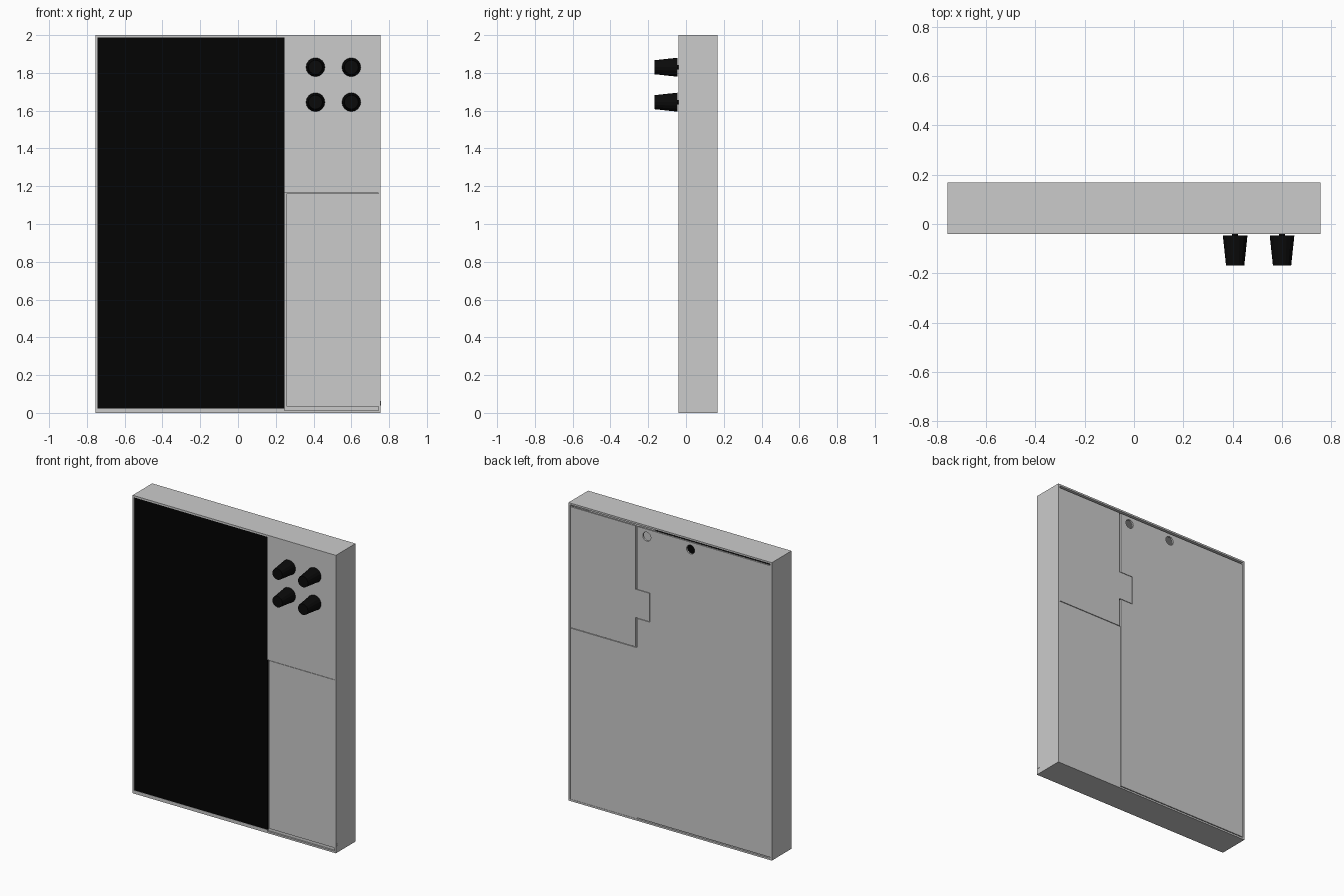
import bpy, bmesh, math
from mathutils import Matrix

cube = bpy.data.objects.get("Cube")
if cube:
    bpy.data.objects.remove(cube, do_unlink=True)


def material(name, value):
    m = bpy.data.materials.new(name)
    m.use_nodes = True
    col = (value, value, value, 1)
    m.diffuse_color = col
    m.node_tree.nodes["Principled BSDF"].inputs["Base Color"].default_value = col
    return m


GREY = material("light grey", 0.6)
BLACK = material("black", 0.001)
KNOB = material("knob black", 0.003)


def finish(name, bm, mat):
    bmesh.ops.recalc_face_normals(bm, faces=bm.faces)
    me = bpy.data.meshes.new(name)
    bm.to_mesh(me)
    bm.free()
    me.materials.append(mat)
    ob = bpy.data.objects.new(name, me)
    bpy.context.collection.objects.link(ob)
    return ob


def plate(name, outline, y0, y1, mat=GREY):
    """Extrude an x-z outline from y0 to y1."""
    bm = bmesh.new()
    face = bm.faces.new([bm.verts.new((x, y0, z)) for x, z in outline])
    ext = bmesh.ops.extrude_face_region(bm, geom=[face])
    verts = [v for v in ext["geom"] if isinstance(v, bmesh.types.BMVert)]
    bmesh.ops.translate(bm, verts=verts, vec=(0, y1 - y0, 0))
    return finish(name, bm, mat)


def rect(x0, x1, z0, z1):
    return [(x0, z0), (x1, z0), (x1, z1), (x0, z1)]


def rod(name, x, z, y0, y1, r0, r1, mat, axis="Y", sides=24):
    """Tapered rod from y0 to y1 with radius r0 to r1."""
    bm = bmesh.new()
    turn = Matrix.Rotation(-math.pi / 2, 4, "X")
    bmesh.ops.create_cone(bm, cap_ends=True, segments=sides, radius1=r0, radius2=r1,
                          depth=abs(y1 - y0),
                          matrix=Matrix.Translation((x, (y0 + y1) / 2, z)) @ turn)
    return finish(name, bm, mat)


def cut(ob, cutter):
    mod = ob.modifiers.new("cut", "BOOLEAN")
    mod.object, mod.solver = cutter, "EXACT"
    bpy.context.view_layer.objects.active = ob
    bpy.ops.object.modifier_apply(modifier=mod.name)
    bpy.data.objects.remove(cutter, do_unlink=True)


W, T = 0.755, 0.012            # half width, wall thickness
FRONT, BACK = -0.04, 0.168
IN = W - T

# Outer walls of the hollow case
plate("left_wall", rect(IN, W, 0, 2), FRONT, BACK)
plate("right_wall", rect(-W, -IN, 0, 2), FRONT, BACK)
plate("top_wall", rect(-IN, IN, 2 - T, 2), FRONT, BACK)
plate("bottom_wall", rect(-IN, IN, 0, T), FRONT, BACK)

# Front: screen, control panel and lower door
plate("screen", rect(-IN, 0.246, 0.022, 1.988), FRONT + 0.002, FRONT + 0.012, BLACK)
plate("screen_sill", rect(-IN, 0.246, T, 0.022), FRONT, FRONT + 0.012)
plate("control_panel", rect(0.246, IN, 1.163, 1.988), FRONT, FRONT + 0.012)
plate("front_door", rect(0.257, IN, 0.034, 1.161), FRONT, FRONT + 0.012)
plate("front_lining", rect(0.246, IN, T, 1.163), FRONT + 0.012, FRONT + 0.016)

# Hinge pin at the bottom of the left wall
bm = bmesh.new()
bmesh.ops.create_cone(bm, cap_ends=True, segments=12, radius1=0.012, radius2=0.012, depth=0.006,
                      matrix=Matrix.Translation((W - 0.002, -0.02, 0.05))
                      @ Matrix.Rotation(math.pi / 2, 4, "Y"))
finish("hinge_pin", bm, GREY)

# Back: main panel with a notch and two sockets
b0, b1 = BACK - 0.014, BACK - 0.002
main = plate("main_back_panel", rect(-IN, 0.246, 0.018, 1.975), b0, b1)
cut(main, plate("notch_cutter", rect(0.152, 0.3, 1.357, 1.553), b0 - 0.1, b1 + 0.1))
for x in (0.175, -0.15):
    cut(main, rod("socket_cutter", x, 1.925, b0 - 0.02, b1 + 0.02, 0.03, 0.03, GREY))

# Back: upper door with its latch tab, and lower panel
plate("upper_back_door", [(0.258, 1.164), (IN, 1.164), (IN, 1.975), (0.258, 1.975),
                          (0.258, 1.55), (0.155, 1.55), (0.155, 1.36), (0.258, 1.36)], b0, b1)
plate("lower_back_panel", rect(0.249, IN, 0.012, 1.16), b0, b1)

# Four tapered knobs on short stems
for x in (0.41, 0.6):
    for z in (1.645, 1.83):
        rod("knob_stem", x, z, -0.048, FRONT + 0.005, 0.012, 0.012, KNOB, sides=12)
        knob = rod("knob", x, z, -0.168, -0.046, 0.037, 0.05, KNOB, sides=16)
